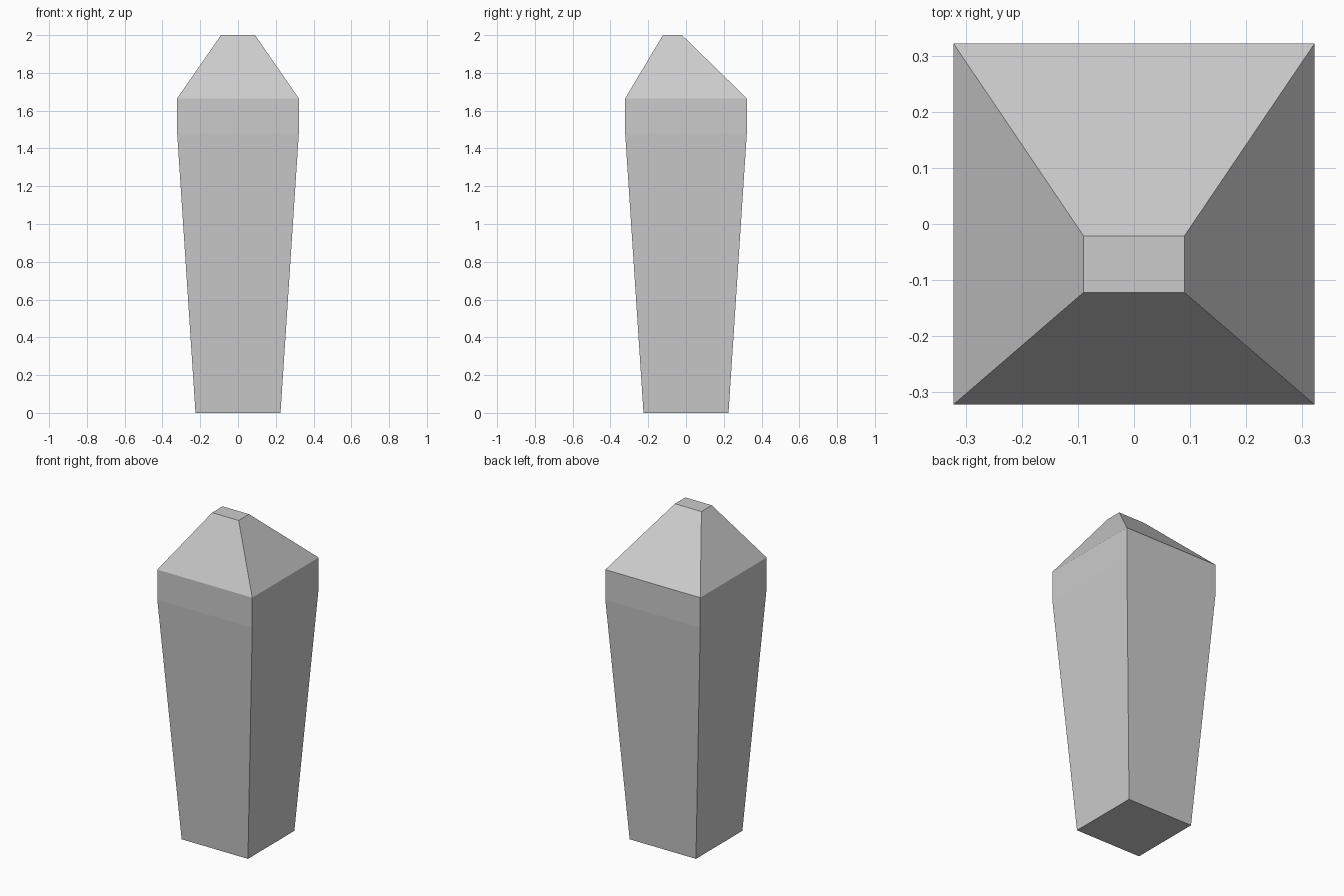
import bpy, bmesh

if "Cube" in bpy.data.objects:
    bpy.data.objects.remove(bpy.data.objects["Cube"])

# Square rings from bottom to top: (half width, y min, y max, z)
RINGS = [
    (0.225, -0.225, 0.225, 0.0),     # foot
    (0.322, -0.322, 0.322, 1.48),    # top of the tapered shaft
    (0.322, -0.322, 0.322, 1.665),   # top of the straight band
    (0.09, -0.122, -0.021, 2.0),     # small off-centre flat tip
]


def loft(name, rings):
    bm = bmesh.new()
    loops = [[bm.verts.new(p) for p in ((-w, y0, z), (w, y0, z), (w, y1, z), (-w, y1, z))]
             for w, y0, y1, z in rings]
    for low, high in zip(loops, loops[1:]):
        for i in range(4):
            j = (i + 1) % 4
            bm.faces.new((low[i], low[j], high[j], high[i]))
    bm.faces.new(loops[0][::-1])
    bm.faces.new(loops[-1])
    mesh = bpy.data.meshes.new(name)
    bm.to_mesh(mesh)
    bm.free()
    obj = bpy.data.objects.new(name, mesh)
    bpy.context.collection.objects.link(obj)
    return obj


# Tapered stone pillar with a skewed pyramid cap
loft("stone_pillar", RINGS)
